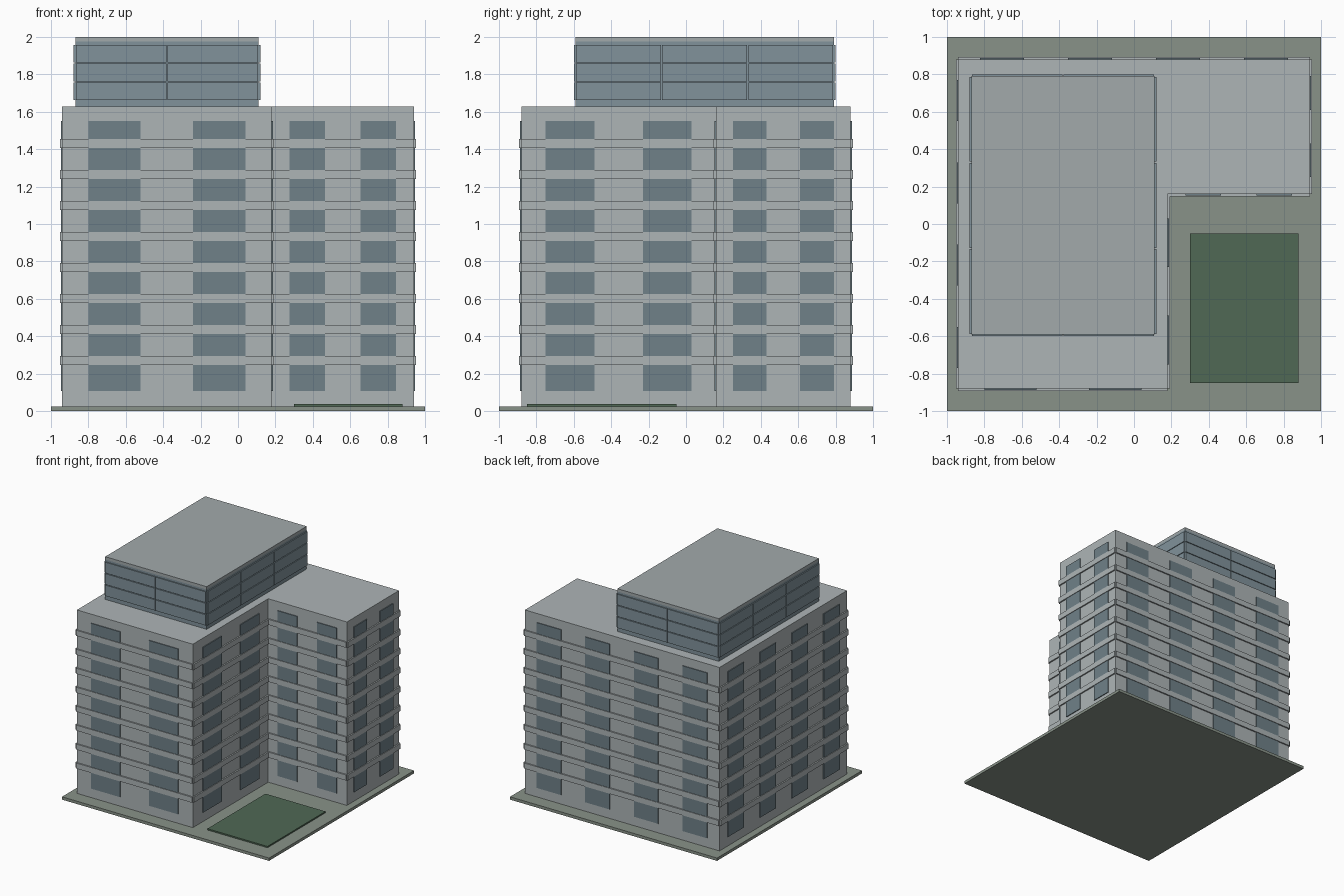
import bpy, bmesh
from mathutils import Vector

if "Cube" in bpy.data.objects:
    bpy.data.objects.remove(bpy.data.objects["Cube"])


def material(name, rgb):
    m = bpy.data.materials.new(name)
    m.diffuse_color = (*rgb, 1)
    m.use_nodes = True
    m.node_tree.nodes["Principled BSDF"].inputs["Base Color"].default_value = m.diffuse_color
    return m


CONCRETE = material("concrete", (0.42, 0.46, 0.47))
ROOF = material("roof_grey", (0.36, 0.40, 0.41))
WINDOW = material("window_glass", (0.16, 0.22, 0.25))
GLASS = material("penthouse_glass", (0.22, 0.29, 0.33))
PAVING = material("paving", (0.25, 0.29, 0.25))
GRASS = material("grass", (0.08, 0.14, 0.09))


def prism(bm, outline, z0, z1):
    """Extrude a counter-clockwise plan outline from z0 to z1."""
    f = bm.faces.new([bm.verts.new((x, y, z0)) for x, y in outline])
    ext = bmesh.ops.extrude_face_region(bm, geom=[f])
    bmesh.ops.translate(bm, vec=(0, 0, z1 - z0),
                        verts=[v for v in ext["geom"] if isinstance(v, bmesh.types.BMVert)])


def finish(name, bm, mat):
    bmesh.ops.recalc_face_normals(bm, faces=bm.faces)
    me = bpy.data.meshes.new(name)
    bm.to_mesh(me)
    bm.free()
    ob = bpy.data.objects.new(name, me)
    me.materials.append(mat)
    bpy.context.collection.objects.link(ob)


def rect(x0, x1, y0, y1):
    return [(x0, y0), (x1, y0), (x1, y1), (x0, y1)]


def solid(name, outline, z0, z1, mat):
    bm = bmesh.new()
    prism(bm, outline, z0, z1)
    finish(name, bm, mat)


def walls(outline):
    """Start, direction, outward normal and length of every wall."""
    for a, b in zip(outline, outline[1:] + outline[:1]):
        a, b = Vector(a), Vector(b)
        d = (b - a).normalized()
        yield a, d, Vector((d.y, -d.x)), (b - a).length


def wall_panel(bm, wall, s0, s1, z0, z1, out, depth=0.01):
    a, d, n, _ = wall
    pts = [a + d * s0 + n * out, a + d * s1 + n * out,
           a + d * s1 - n * depth, a + d * s0 - n * depth]
    prism(bm, [tuple(p) for p in pts], z0, z1)


# Site
solid("ground_plate", rect(-1, 1, -1, 1), 0, 0.025, PAVING)
solid("lawn", rect(0.30, 0.88, -0.85, -0.05), 0.02, 0.037, GRASS)

# L-shaped main block
plan = [(-0.94, -0.88), (0.18, -0.88), (0.18, 0.16),
        (0.94, 0.16), (0.94, 0.88), (-0.94, 0.88)]
solid("main_block", plan, 0.02, 1.627, CONCRETE)

# Tall window strips and the floor bands crossing them
strips, bands = bmesh.new(), bmesh.new()
for wall in walls(plan):
    length = wall[3]
    count = 4 if length > 1.5 else 2
    pitch = length / count
    for i in range(count):
        s = pitch * (i + 0.5)
        wall_panel(strips, wall, s - pitch / 4, s + pitch / 4, 0.107, 1.55, 0.007)
    for k in range(8):
        z = 0.271 + 0.1656 * k
        wall_panel(bands, wall, 0, length, z - 0.024, z + 0.024, 0.012)
finish("window_strips", strips, WINDOW)
finish("floor_bands", bands, CONCRETE)

# Penthouse
top = rect(-0.87, 0.11, -0.59, 0.79)
solid("penthouse_body", top, 1.62, 1.975, GLASS)
solid("penthouse_roof", top, 1.975, 2.0, ROOF)

# Glazing panels: three rows, two or three columns per wall
panes = bmesh.new()
for wall in walls(top):
    cols = 3 if wall[3] > 1.2 else 2
    w, h, gap = wall[3] / cols, 0.1, 0.003
    for c in range(cols):
        for r in range(3):
            z = 1.66 + r * h
            wall_panel(panes, wall, c * w + gap, (c + 1) * w - gap,
                       z + gap, z + h - gap, 0.009)
finish("penthouse_panes", panes, GLASS)
